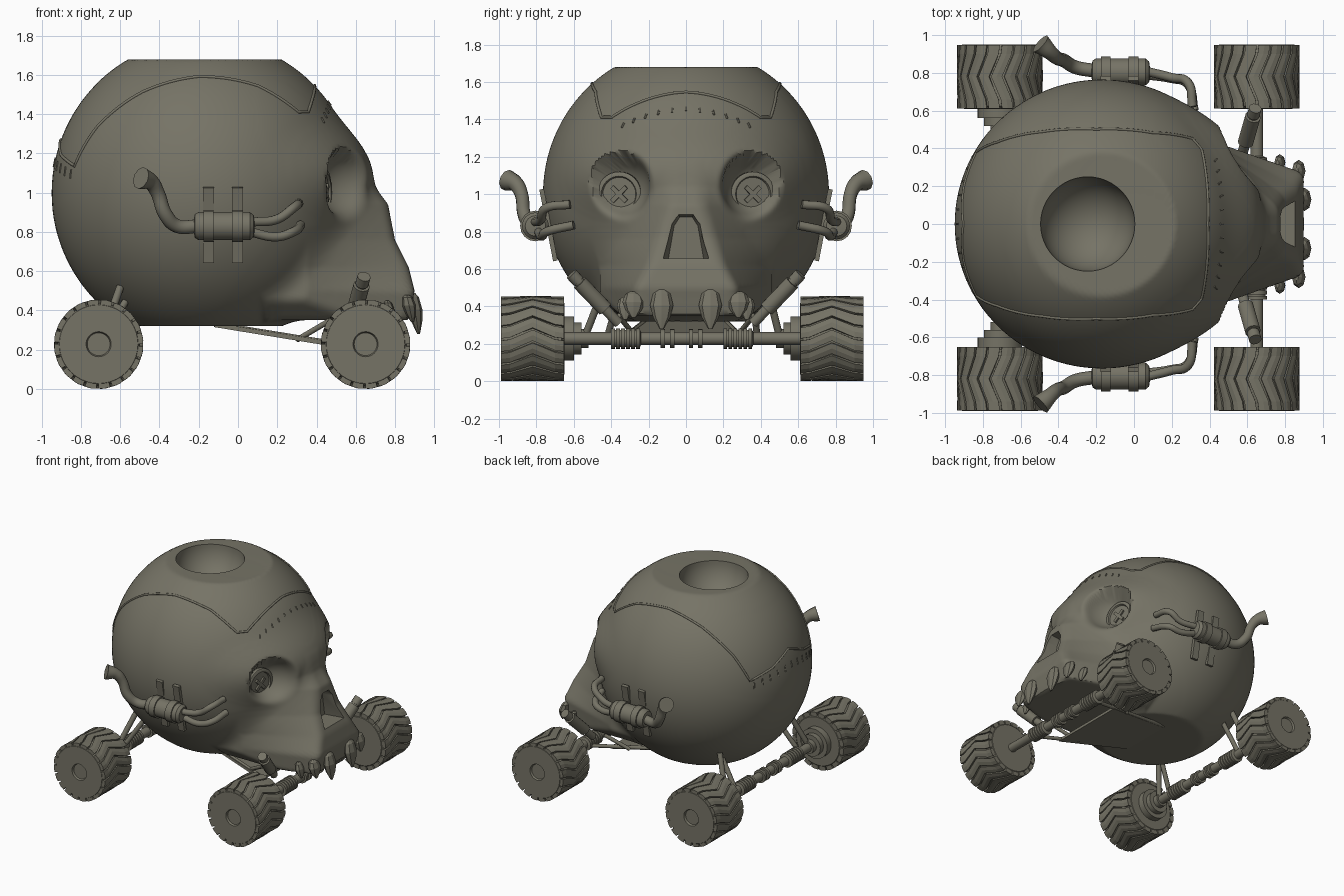
import bpy, bmesh, math
from mathutils import Vector, Matrix

if "Cube" in bpy.data.objects:
    bpy.data.objects.remove(bpy.data.objects["Cube"])

mat = bpy.data.materials.new("bone grey")
mat.diffuse_color = (0.18, 0.172, 0.132, 1)
mat.use_nodes = True
mat.node_tree.nodes["Principled BSDF"].inputs["Base Color"].default_value = mat.diffuse_color


def finish(bm, name, angle=35):
    bmesh.ops.remove_doubles(bm, verts=bm.verts, dist=1e-5)
    bmesh.ops.recalc_face_normals(bm, faces=bm.faces)
    me = bpy.data.meshes.new(name)
    bm.to_mesh(me)
    bm.free()
    me.materials.append(mat)
    if angle:
        me.shade_smooth()
        me.set_sharp_from_angle(angle=math.radians(angle))
    ob = bpy.data.objects.new(name, me)
    bpy.context.collection.objects.link(ob)
    return ob


def lathe(name, prof, loc, axis='y', sign=1, n=32, angle=35):
    """Revolve (position, radius) pairs about an axis through loc."""
    bm = bmesh.new()
    rings = []
    for p, r in prof:
        ring = []
        for i in range(n):
            a = 2 * math.pi * i / n
            u, v, p2 = r * math.cos(a), r * math.sin(a), p * sign
            co = {'x': (p2, u, v), 'y': (u, p2, v), 'z': (u, v, p2)}[axis]
            ring.append(bm.verts.new(Vector(loc) + Vector(co)))
        rings.append(ring)
    for a, b in zip(rings, rings[1:]):
        for i in range(n):
            bm.faces.new((a[i], a[(i + 1) % n], b[(i + 1) % n], b[i]))
    for e in (rings[0], rings[-1]):
        bm.faces.new(e)
    return finish(bm, name, angle)


def rod(name, a, b, r1, n=14):
    a, b = Vector(a), Vector(b)
    bm = bmesh.new()
    m = Matrix.Translation((a + b) / 2) @ (b - a).to_track_quat('Z', 'Y').to_matrix().to_4x4()
    bmesh.ops.create_cone(bm, cap_ends=True, segments=n, radius1=r1, radius2=r1, depth=(b - a).length, matrix=m)
    return finish(bm, name)


def box(name, loc, size, rot=Matrix()):
    bm = bmesh.new()
    bmesh.ops.create_cube(bm, size=1, matrix=Matrix.Translation(loc) @ rot @ Matrix.Diagonal((*size, 1)))
    return finish(bm, name, 0)


def pipe(name, pts, r, radii=None, cyclic=False, kind='BEZIER'):
    cu = bpy.data.curves.new(name, 'CURVE')
    cu.dimensions, cu.bevel_depth, cu.bevel_resolution = '3D', r, 3
    cu.use_fill_caps, cu.resolution_u = True, 6
    sp = cu.splines.new(kind)
    seq = sp.bezier_points if kind == 'BEZIER' else sp.points
    seq.add(len(pts) - 1)
    for i, p in enumerate(pts):
        if kind == 'BEZIER':
            seq[i].co = p
            seq[i].handle_left_type = seq[i].handle_right_type = 'AUTO'
        else:
            seq[i].co = (*p, 1)
        seq[i].radius = radii[i] if radii else 1
    sp.use_cyclic_u = cyclic
    ob = bpy.data.objects.new(name, cu)
    bpy.context.collection.objects.link(ob)
    cu.materials.append(mat)
    bpy.ops.object.select_all(action='DESELECT')
    ob.select_set(True)
    bpy.context.view_layer.objects.active = ob
    bpy.ops.object.convert(target='MESH')
    ob.data.shade_smooth()
    ob.data.set_sharp_from_angle(angle=math.radians(40))


# ---- skull: implicit shape traced outward from an inner point
def smin(a, b, k):
    h = max(k - abs(a - b), 0) / k
    return min(a, b) - h * h * k / 4


def smax(a, b, k):
    return -smin(-a, -b, k)


def ell(x, y, z, c, r):
    k = math.sqrt(((x - c[0]) / r[0]) ** 2 + ((y - c[1]) / r[1]) ** 2 + ((z - c[2]) / r[2]) ** 2)
    return (k - 1) * min(r)


def lerp(table, z):
    if z <= table[0][0]:
        return table[0][1:]
    for a, b in zip(table, table[1:]):
        if z <= b[0]:
            t = (z - a[0]) / (b[0] - a[0])
            return [p + (q - p) * t for p, q in zip(a[1:], b[1:])]
    return table[-1][1:]


# height, front x, half width of the face front, side slope
FACE = [(.34, .87, .27, .33), (.5, .90, .27, .35), (.62, .87, .20, .5),
        (.76, .80, .15, .7), (.94, .765, .09, .9), (1.04, .69, .08, 1.1), (1.2, .62, .08, 1.2)]


def skull(x, y, z):
    y = abs(y)
    d = ell(x, y, z, (-.17, 0, 1), (.78, .765, .785))
    if x > 0:
        d = smin(d, ell(x, y, z, (.28, 0, 1.09), (.40, .54, .28)), .1)
        xf, w, s = lerp(FACE, z)
        f = smax(x - xf, (y - min(w + (xf - x) * s, .46)) * .8, .04)
        f = smax(f, (.36 + (y - .36) * .9 - z) * .75, .02)
        d = smin(d, smax(f, max(.35 - z, z - 1.15, .15 - x), .02), .05)
        d = smax(d, -ell(x, y, z, (.63, .37, 1.045), (.235, .175, .185)), .035)
    return max(d, z - 1.68, .32 - z)


C = Vector((.1, 0, .85))


def surf(v):
    v = v.normalized()
    t = .15
    for _ in range(45):
        d = skull(C.x + v.x * t, C.y + v.y * t, C.z + v.z * t)
        if d > -.0008:
            break
        t -= d * .75
    return C + v * t


NP, NT = 105, 150
bm = bmesh.new()
half = []
for j in range(NT + 1):
    th = math.pi * (j + .02) / (NT + .04)
    row = []
    for i in range(NP + 1):
        u = math.pi * i / NP
        ph = u - .4 * math.sin(u)
        row.append(surf(Vector((math.sin(th) * math.cos(ph), math.sin(th) * math.sin(ph), math.cos(th)))))
        if i in (0, NP):
            row[-1].y = 0
    half.append(row)
rows = [[bm.verts.new(p) for p in r] + [bm.verts.new((p.x, -p.y, p.z)) for p in r[-2:0:-1]] for r in half]
n = 2 * NP
for a, b in zip(rows, rows[1:]):
    for i in range(n):
        bm.faces.new((a[i], a[(i + 1) % n], b[(i + 1) % n], b[i]))
bm.faces.new(rows[0])
bm.faces.new(rows[-1])
body = finish(bm, "skull_body", 40)

# cut the top bowl and the nose hole
bm = bmesh.new()
bmesh.ops.create_uvsphere(bm, u_segments=48, v_segments=24, radius=.25,
                          matrix=Matrix.Translation((-.245, 0, 1.685)))
cut_top = finish(bm, "bowl_cutter")
bm = bmesh.new()
ends = [[bm.verts.new((x, y * k, .66 + (z - .66) * q)) for y, z in
         ((-.125, .655), (.125, .655), (.085, .86), (.045, .915), (-.045, .915), (-.085, .86))]
        for x, k, q in ((.70, .75, .85), (1.0, 1.2, 1.06))]
for i in range(6):
    bm.faces.new((ends[0][i], ends[0][(i + 1) % 6], ends[1][(i + 1) % 6], ends[1][i]))
for e in ends:
    bm.faces.new(e)
cut_nose = finish(bm, "nose_cutter", 0)
for c in (cut_top, cut_nose):
    md = body.modifiers.new("cut", 'BOOLEAN')
    md.object, md.operation, md.solver = c, 'DIFFERENCE', 'EXACT'
bpy.context.view_layer.update()
me = bpy.data.meshes.new_from_object(body.evaluated_get(bpy.context.evaluated_depsgraph_get()))
body.modifiers.clear()
body.data = me
me.set_sharp_from_angle(angle=math.radians(38))
for c in (cut_top, cut_nose):
    bpy.data.objects.remove(c)

# seam round the skull cap, with short stitches front and back
H = [(.40, 0, 1.57), (.40, .2, 1.54), (.38, .43, 1.46), (.33, .5, 1.47), (.1, .5, 1.57), (-.2, .5, 1.59),
     (-.5, .5, 1.53), (-.75, .45, 1.35), (-.88, .4, 1.15), (-.93, .2, 1.2), (-.93, 0, 1.28)]
loop = [Vector(p) for p in H] + [Vector((x, -y, z)) for x, y, z in H[-2:0:-1]]
path = []
for a, b in zip(loop, loop[1:] + loop[:1]):
    path += [surf(a.lerp(b, k / 6) - C) for k in range(6)]
pipe("cap_seam", path, .008, cyclic=True, kind='POLY')
for x0, z0 in ((.47, 1.44), (-.9, 1.12)):
    for i in range(-5, 6):
        y = i * .075
        a, b = (surf(Vector((x0, y, z0 + h - abs(y) * .1)) - C) for h in (0, .05))
        rod("stitch", a, b, .006, n=6)

# ---- teeth
for s in (1, -1):
    for x, y, zt, zb, w in ((.89, .13, .49, .28, .062), (.86, .28, .48, .34, .06), (.76, .325, .45, .33, .045)):
        h = zt - zb
        t = lathe("tooth", [(0, .012), (h * .3, w * .75), (h * .6, w), (h * .9, w * .75), (h, w * .3)],
                  (0, 0, 0), 'z', n=8, angle=20)
        for v in t.data.vertices:
            v.co = (v.co.x * .6 + x + .03 * (1 - v.co.z / h), v.co.y + s * y, v.co.z + zb)

# ---- button eyes
for s in (1, -1):
    rot = Matrix.Rotation(s * math.radians(12), 4, 'Z')
    eye = Matrix.Translation((.435, s * .355, 1.0)) @ rot
    e = lathe("button_eye", [(-.05, .1), (-.01, .12), (.015, .12), (.02, .112), (.02, .096), (.008, .09), (.008, .01)],
              (0, 0, 0), 'x')
    e.data.transform(eye)
    for q in (1, -1):
        c = box("eye_cross", (.012, 0, 0), (.02, .11, .024), Matrix.Rotation(q * math.pi / 4, 4, 'X'))
        c.data.transform(eye)

# ---- wheels with chevron treads
YC, ZC, LUGS = -.02, .228, 20


def wheel(x, s):
    loc = (x, YC + s * .8, ZC)
    lathe("tyre", [(-.17, .01), (-.17, .19), (-.155, .210), (.155, .210), (.17, .20), (.17, .064),
                   (.155, .058), (.155, .01)], loc, sign=s, n=40)
    bm = bmesh.new()
    pitch = 2 * math.pi / LUGS
    for k in range(LUGS):
        secs = []
        for yy, off in ((-.168, 0), (-.12, .03), (0, .26), (.12, .03), (.168, 0)):
            q = []
            for da, r in ((0, .195), (0, .226), (pitch * .42, .228), (pitch * .84, .226), (pitch * .84, .195)):
                a = k * pitch + off + da
                q.append(bm.verts.new((x + r * math.cos(a), loc[1] + yy, ZC + r * math.sin(a))))
            secs.append(q)
        for a, b in zip(secs, secs[1:]):
            for i in range(5):
                bm.faces.new((a[i], a[(i + 1) % 5], b[(i + 1) % 5], b[i]))
        bm.faces.new(secs[0])
        bm.faces.new(secs[-1])
    finish(bm, "tyre_tread", 0)


for x in (.65, -.71):
    # axle with ribbed collars
    ax = [(-.64, .01), (-.64, .034)]
    for c, w, r, k in ((-.30, .16, .055, 6), (-.1, .03, .05, 1), (-.05, .03, .05, 1), (.05, .03, .05, 1),
                       (.1, .03, .05, 1), (.30, .16, .055, 6)):
        p = w / k
        for i in range(k):
            y0 = c - w / 2 + i * p
            ax += [(y0, .034 if i == 0 else .046), (y0, r), (y0 + p * .75, r), (y0 + p * .75, .046 if k > 1 else .034)]
        ax.append((c + w / 2, .034))
    lathe("axle", ax + [(.64, .034), (.64, .01)], (x, YC, ZC), n=20)
    for s in (1, -1):
        wheel(x, s)
        if x < 0:
            lathe("hub_step", [(.50, .02), (.50, .05), (.54, .05), (.54, .085), (.58, .085), (.58, .118), (.64, .118)],
                  (x, YC, ZC), sign=s)

# ---- suspension
for s in (1, -1):
    lo, hi = Vector((.57, s * .36, .31)), Vector((.64, s * .605, .565))
    rod("front_shock", lo, hi, .028)
    rod("front_shock_sleeve", lo.lerp(hi, .3), lo.lerp(hi, .85), .042)
    rod("front_shock_cap", lo.lerp(hi, .88), lo.lerp(hi, 1.03), .034)
    rod("rear_strut", (-.70, YC + s * .52, .24), (-.60, s * .43, .52), .02)
    rod("rear_strut", (-.70, YC + s * .40, .24), (-.57, s * .36, .45), .018)
    rod("front_arm", (.62, YC + s * .34, .21), (-.12, s * .2, .33), .014)
    rod("front_arm", (.30, s * .28, .25), (.47, s * .36, .35), .014)
# sloping floor plate under the front
bm = bmesh.new()
plate = [[bm.verts.new((x, y, z + dz)) for x, y, z in
          ((.45, -.34, .222), (.45, .30, .222), (-.12, .20, .315), (-.12, -.22, .315))] for dz in (0, .022)]
for i in range(4):
    bm.faces.new((plate[0][i], plate[0][(i + 1) % 4], plate[1][(i + 1) % 4], plate[1][i]))
for p in plate:
    bm.faces.new(p)
finish(bm, "floor_plate", 0)

# ---- exhausts on both sides
for s in (1, -1):
    def m(pts):
        return [(x, y * s, z) for x, y, z in pts]
    lathe("muffler", [(-.225, .03), (-.22, .06), (-.2, .072), (-.175, .072), (-.175, .082), (-.125, .082), (-.125, .072),
                      (-.03, .072), (-.03, .082), (.025, .082), (.025, .072), (.06, .072), (.08, .055), (.085, .02)],
          (0, s * .805, .83), 'x', n=16, angle=30)
    for x in (-.15, -.003):
        box("muffler_strap", (x, s * .735, .835), (.055, .025, .39), Matrix.Rotation(-s * .19, 4, 'X'))
    pipe("tail_pipe", m([(-.2, .81, .83), (-.31, .83, .83), (-.37, .865, .89), (-.41, .88, 1.0), (-.445, .91, 1.055),
                         (-.495, .955, 1.075)]), .036, [1, 1, 1, 1, 1.15, 1.6])
    pipe("header_pipe", m([(.06, .81, .85), (.2, .775, .865), (.285, .75, .925), (.31, .62, .945)]), .024)
    pipe("header_pipe", m([(.06, .79, .80), (.2, .77, .775), (.28, .745, .80), (.32, .60, .835)]), .024)
